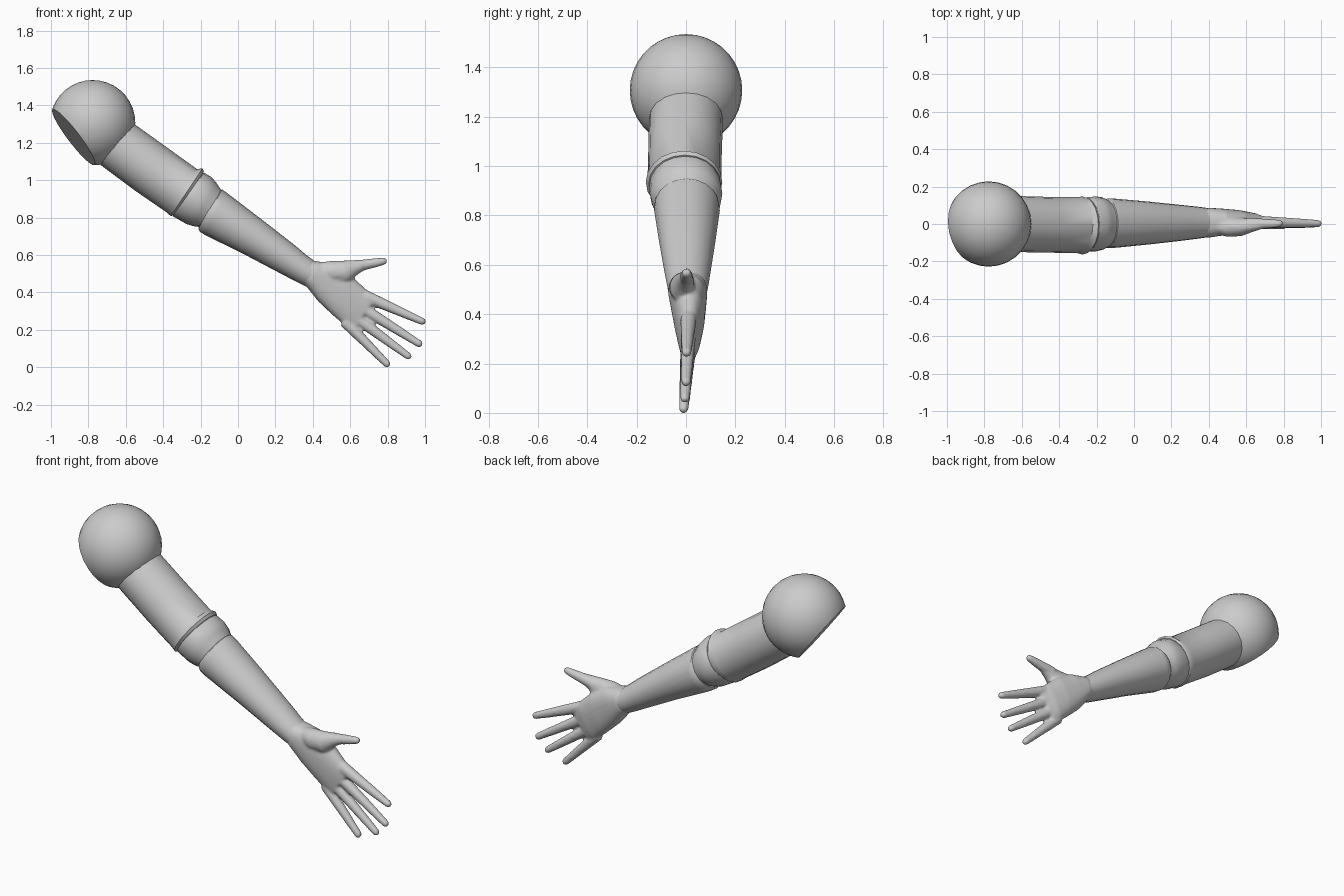
import bpy, bmesh, math
from mathutils import Vector

clay = bpy.data.materials.new("clay_grey")
clay.diffuse_color = (0.6, 0.6, 0.6, 1)


def finish(bm, name, angle=35):
    bmesh.ops.recalc_face_normals(bm, faces=bm.faces)
    me = bpy.data.meshes.new(name)
    bm.to_mesh(me)
    bm.free()
    me.materials.append(clay)
    ob = bpy.data.objects.new(name, me)
    bpy.context.collection.objects.link(ob)
    bpy.ops.object.select_all(action='DESELECT')
    ob.select_set(True)
    bpy.context.view_layer.objects.active = ob
    bpy.ops.object.shade_smooth_by_angle(angle=math.radians(angle))
    return ob


def loft(bm, sections, sides=20, power=1.0):
    """Skin of rings; each is (top x, top z, bottom x, bottom z, y radius, y centre)."""
    rings = []
    for xt, zt, xb, zb, ry, yc in sections:
        ring = []
        for i in range(sides):
            a = 2 * math.pi * i / sides
            c, s = [math.copysign(abs(v) ** power, v) for v in (math.cos(a), math.sin(a))]
            ring.append(bm.verts.new(((xt + xb) / 2 + c * (xt - xb) / 2, yc + s * ry,
                                      (zt + zb) / 2 + c * (zt - zb) / 2)))
        rings.append(ring)
    for r0, r1 in zip(rings, rings[1:]):
        for i in range(sides):
            j = (i + 1) % sides
            bm.faces.new((r0[i], r0[j], r1[j], r1[i]))
    bm.faces.new(rings[0])
    bm.faces.new(rings[-1])


def digit(bm, a, b, r0, r1):
    """Tapered finger with a rounded tip."""
    a, b = Vector(a), Vector(b)
    d = (b - a).normalized()
    n = Vector((-d.z, 0, d.x)).normalized()
    length = (b - a).length
    stops = [(0, r0), (0.35 * length, r0 * 0.65 + r1 * 0.35), (0.7 * length, r0 * 0.3 + r1 * 0.7)]
    for k in range(6):
        t = k / 5 * math.radians(80)
        stops.append((length - r1 + r1 * math.sin(t), r1 * math.cos(t)))
    secs = []
    for s, r in stops:
        p = a + d * s
        secs.append((p.x + n.x * r, p.z + n.z * r, p.x - n.x * r, p.z - n.z * r, r, p.y))
    loft(bm, secs, 14)


# Shoulder ball, sliced flat where it meets the body
bm = bmesh.new()
bmesh.ops.create_uvsphere(bm, u_segments=28, v_segments=18, radius=0.228)
bmesh.ops.translate(bm, vec=(-0.777, 0, 1.307), verts=bm.verts)
n = Vector((-0.79, -0.17, -0.6)).normalized()
cut = bmesh.ops.bisect_plane(bm, geom=bm.verts[:] + bm.edges[:] + bm.faces[:],
                             plane_co=Vector((-0.777, 0, 1.307)) + n * 0.13,
                             plane_no=n, clear_outer=True)
bmesh.ops.contextual_create(bm, geom=[e for e in cut['geom_cut'] if isinstance(e, bmesh.types.BMEdge)])
finish(bm, "shoulder")

# Upper arm
bm = bmesh.new()
loft(bm, [(-0.61, 1.34, -0.77, 1.11, 0.145, 0),
          (-0.55, 1.297, -0.72, 1.07, 0.15, 0),
          (-0.38, 1.175, -0.545, 0.94, 0.149, -0.004),
          (-0.22, 1.06, -0.385, 0.83, 0.15, -0.006),
          (-0.19, 1.062, -0.36, 0.808, 0.155, -0.008),
          (-0.182, 1.045, -0.345, 0.812, 0.146, -0.005)])
finish(bm, "upper_arm")

# Elbow cuff between the two arm halves
bm = bmesh.new()
loft(bm, [(-0.21, 1.03, -0.36, 0.825, 0.138, -0.005),
          (-0.182, 1.04, -0.345, 0.805, 0.145, -0.003),
          (-0.14, 1.015, -0.275, 0.765, 0.147, 0),
          (-0.115, 0.985, -0.235, 0.753, 0.142, 0.002),
          (-0.092, 0.95, -0.21, 0.75, 0.126, 0.002),
          (-0.07, 0.93, -0.19, 0.73, 0.12, 0.002)])
finish(bm, "elbow")

# Forearm narrowing to the wrist
bm = bmesh.new()
loft(bm, [(-0.10, 0.945, -0.212, 0.742, 0.124, 0.002),
          (-0.085, 0.95, -0.205, 0.725, 0.132, 0.003),
          (-0.062, 0.934, -0.175, 0.706, 0.133, 0.004),
          (0.12, 0.795, 0.03, 0.605, 0.115, 0.005),
          (0.30, 0.655, 0.22, 0.505, 0.095, 0.006),
          (0.375, 0.592, 0.315, 0.455, 0.085, 0.007),
          (0.42, 0.56, 0.37, 0.428, 0.078, 0.007)])
finish(bm, "forearm")

# Hand: palm, thumb base and digits blended into one skin
bm = bmesh.new()
loft(bm, [(0.37, 0.575, 0.32, 0.475, 0.07, 0.006),
          (0.425, 0.566, 0.375, 0.42, 0.08, 0.007),
          (0.50, 0.555, 0.43, 0.35, 0.073, 0.01),
          (0.60, 0.495, 0.51, 0.275, 0.062, 0.013),
          (0.68, 0.42, 0.575, 0.22, 0.047, 0.013),
          (0.735, 0.37, 0.615, 0.19, 0.03, 0.008)], 24, 0.85)
loft(bm, [(0.43, 0.56, 0.43, 0.47, 0.04, -0.01),
          (0.49, 0.568, 0.51, 0.45, 0.055, -0.015),
          (0.56, 0.57, 0.59, 0.45, 0.05, -0.015),
          (0.62, 0.573, 0.64, 0.495, 0.036, -0.008),
          (0.67, 0.576, 0.68, 0.522, 0.028, -0.002)], 16)
digit(bm, (0.61, 0, 0.535), (0.797, 0.003, 0.57), 0.034, 0.02)     # thumb
for base, tip, r in [((0.68, 0.01, 0.38), (1.003, 0.002, 0.237), 0.034),
                     ((0.65, 0.01, 0.325), (0.985, 0.0, 0.115), 0.033),
                     ((0.61, 0.01, 0.28), (0.925, -0.005, 0.048), 0.033),
                     ((0.57, 0.008, 0.245), (0.81, -0.01, 0.004), 0.032)]:
    digit(bm, base, tip, r, 0.02)
hand = finish(bm, "hand")
remesh = hand.modifiers.new("blend", 'REMESH')
remesh.mode = 'VOXEL'
remesh.voxel_size = 0.008
remesh.use_smooth_shade = True
soft = hand.modifiers.new("soften", 'SMOOTH')
soft.factor = 0.5
soft.iterations = 5
